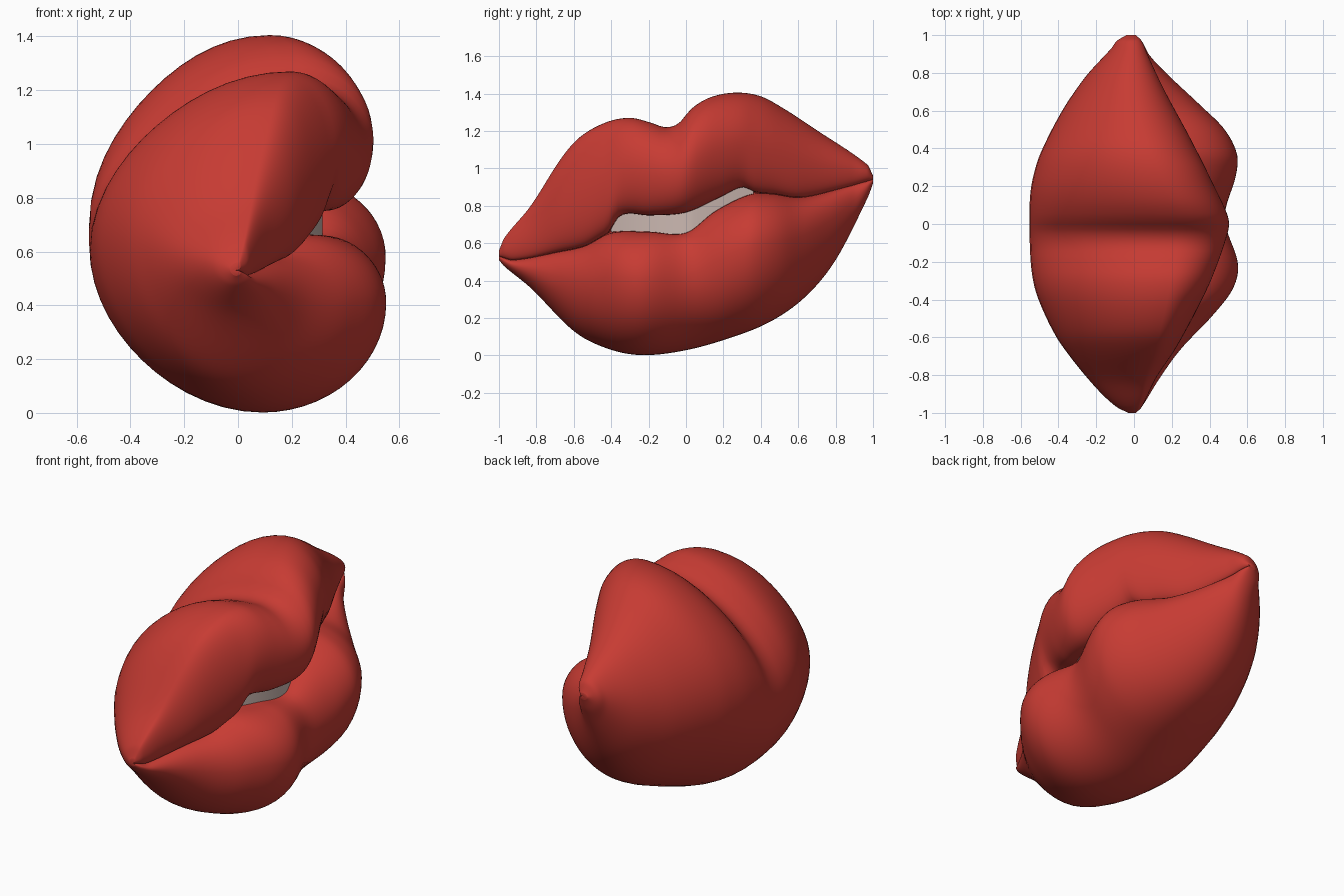
import bpy
import math

cube = bpy.data.objects.get("Cube")
if cube:
    bpy.data.objects.remove(cube, do_unlink=True)


def make_material(name, color):
    mat = bpy.data.materials.new(name)
    mat.use_nodes = True
    mat.diffuse_color = color
    bsdf = mat.node_tree.nodes["Principled BSDF"]
    bsdf.inputs["Base Color"].default_value = color
    bsdf.inputs["Roughness"].default_value = 0.6
    return mat


red = make_material("lip red", (0.57, 0.044, 0.033, 1))
ivory = make_material("tooth ivory", (0.6, 0.48, 0.44, 1))


def curve(*keys):
    """Smooth function of y through (y, value) keys."""
    def slope(i):
        a, b = keys[max(i - 1, 0)], keys[min(i + 1, len(keys) - 1)]
        return (b[1] - a[1]) / (b[0] - a[0])

    def value(y):
        i = 0
        while i < len(keys) - 2 and y > keys[i + 1][0]:
            i += 1
        (y0, v0), (y1, v1) = keys[i], keys[i + 1]
        h = y1 - y0
        t = (y - y0) / h
        s = 1 - t
        return (v0 * s * s * (1 + 2 * t) + v1 * t * t * (3 - 2 * t)
                + h * t * s * (slope(i) * s - slope(i + 1) * t))
    return value


# Outline of the mouth along its length: heights
crest = curve((-1, .56), (-.97, .63), (-.83, .8), (-.67, 1.05), (-.57, 1.165), (-.43, 1.245),
              (-.3, 1.27), (-.19, 1.245), (-.11, 1.22), (-.04, 1.24), (.03, 1.32), (.13, 1.38),
              (.27, 1.405), (.4, 1.385), (.53, 1.315), (.69, 1.21), (.97, 1.02), (1, .96))
base = curve((-1, .51), (-.97, .475), (-.83, .36), (-.6, .13), (-.43, .04), (-.25, .002),
             (-.03, .022), (.21, .085), (.45, .18), (.64, .315), (.8, .51), (.97, .84), (1, .92))
upper_edge = curve((-1, .53), (-.92, .51), (-.67, .555), (-.54, .585), (-.43, .64), (-.35, .75),
                   (-.19, .75), (0, .765), (.18, .845), (.3, .9), (.37, .875), (.61, .845),
                   (.82, .89), (1, .94))
lower_edge = curve((-1, .53), (-.92, .51), (-.67, .555), (-.54, .585), (-.4, .655), (-.2, .66),
                   (0, .655), (.155, .77), (.34, .86), (.45, .865), (.61, .845), (.82, .89), (1, .94))

# Outline of the mouth along its length: depths
back = curve((-1, -.03), (-.97, -.09), (-.9, -.17), (-.8, -.26), (-.7, -.34), (-.6, -.41),
             (-.45, -.485), (-.32, -.53), (-.15, -.55), (.15, -.55), (.32, -.515), (.45, -.46),
             (.6, -.38), (.7, -.315), (.8, -.24), (.93, -.12), (.97, -.09), (1, -.04))
upper_front = curve((-1, .01), (-.97, .04), (-.81, .12), (-.66, .22), (-.45, .335), (-.28, .415),
                    (-.05, .495), (.03, .5), (.21, .42), (.45, .3), (.71, .16), (.89, .075),
                    (.97, .04), (1, .01))
lower_front = curve((-1, .01), (-.97, .04), (-.81, .14), (-.66, .25), (-.48, .42), (-.34, .525),
                    (-.21, .55), (.03, .48), (.26, .54), (.37, .545), (.5, .48), (.63, .35),
                    (.78, .19), (.89, .085), (.97, .04), (1, .01))
seam = curve((-1, 0), (-.67, .12), (-.43, .22), (-.15, .32), (.05, .32), (.4, .22),
             (.7, .1), (1, 0))


def arc(cx, cz, rx, rz, start, end, steps=14, flatten=0):
    """Elliptical arc in the xz plane, without its last point; flatten pulls in its middle."""
    points = []
    for i in range(steps):
        a = math.radians(start + (end - start) * i / steps)
        r = 1 - flatten * math.sin(2 * a) ** 2
        points.append((cx + r * rx * math.cos(a), cz + r * rz * math.sin(a)))
    return points


def seam_depth(y):
    return min(seam(y), upper_front(y) - .015, lower_front(y) - .015)


def lip_section(y):
    top, low, xb = crest(y), base(y), back(y)
    lower = lower_edge(y)
    upper = max(upper_edge(y), lower + .001)
    xu, xl, xi = upper_front(y), lower_front(y), seam_depth(y)
    xc, xd = xb + (.74 - .12 * y) * (xu - xb), xb + .58 * (xl - xb)
    upper_tip = upper + .48 * (top - upper)
    lower_tip = low + .62 * (lower - low)
    mid, gap = (top + low) / 2, (upper - lower) / 2
    return (arc(xi, upper_tip, xu - xi, upper_tip - upper, -90, 0)
            + arc(xc, upper_tip, xu - xc, top - upper_tip, 0, 90)
            + arc(xc, mid, xc - xb, top - mid, 90, 180, flatten=.035)
            + arc(xd, mid, xd - xb, mid - low, 180, 270, flatten=.025)
            + arc(xd, lower_tip, xl - xd, lower_tip - low, 270, 360)
            + arc(xi, lower_tip, xl - xi, lower - lower_tip, 0, 90)
            + arc(xi, lower + gap, 7 * gap, gap, -90, -270, 8))


def teeth_section(y):
    x = min(seam_depth(y) - .01, .32 - .7 * (y - .1) ** 2)
    low, top = lower_edge(y) - .04, upper_edge(y) + .04
    return [(x, low), (x, top), (x - .04, top), (x - .04, low)]


def loft(name, section, stations, mat):
    """Skin a closed section along y and cap both ends."""
    rings = [section(y) for y in stations]
    n = len(rings[0])
    verts = [(x, y, z) for y, ring in zip(stations, rings) for x, z in ring]
    faces = [(r * n + i, r * n + (i + 1) % n, (r + 1) * n + (i + 1) % n, (r + 1) * n + i)
             for r in range(len(rings) - 1) for i in range(n)]
    faces.append(tuple(reversed(range(n))))
    faces.append(tuple(range(len(verts) - n, len(verts))))
    mesh = bpy.data.meshes.new(name)
    mesh.from_pydata(verts, [], faces)
    mesh.materials.append(mat)
    obj = bpy.data.objects.new(name, mesh)
    bpy.context.collection.objects.link(obj)
    bpy.ops.object.select_all(action="DESELECT")
    obj.select_set(True)
    bpy.context.view_layer.objects.active = obj
    bpy.ops.object.mode_set(mode="EDIT")
    bpy.ops.mesh.select_all(action="SELECT")
    bpy.ops.mesh.normals_make_consistent(inside=False)
    bpy.ops.object.mode_set(mode="OBJECT")
    bpy.ops.object.shade_smooth_by_angle(angle=math.radians(60))


# Lips: one plump body, with stations gathered towards the corners
count = 110
loft("lips", lip_section, [-math.cos(math.pi * i / count) for i in range(count + 1)], red)

# Teeth: a thin curved strip behind the opening
loft("teeth", teeth_section, [-.44 + .8 * i / 30 for i in range(31)], ivory)
